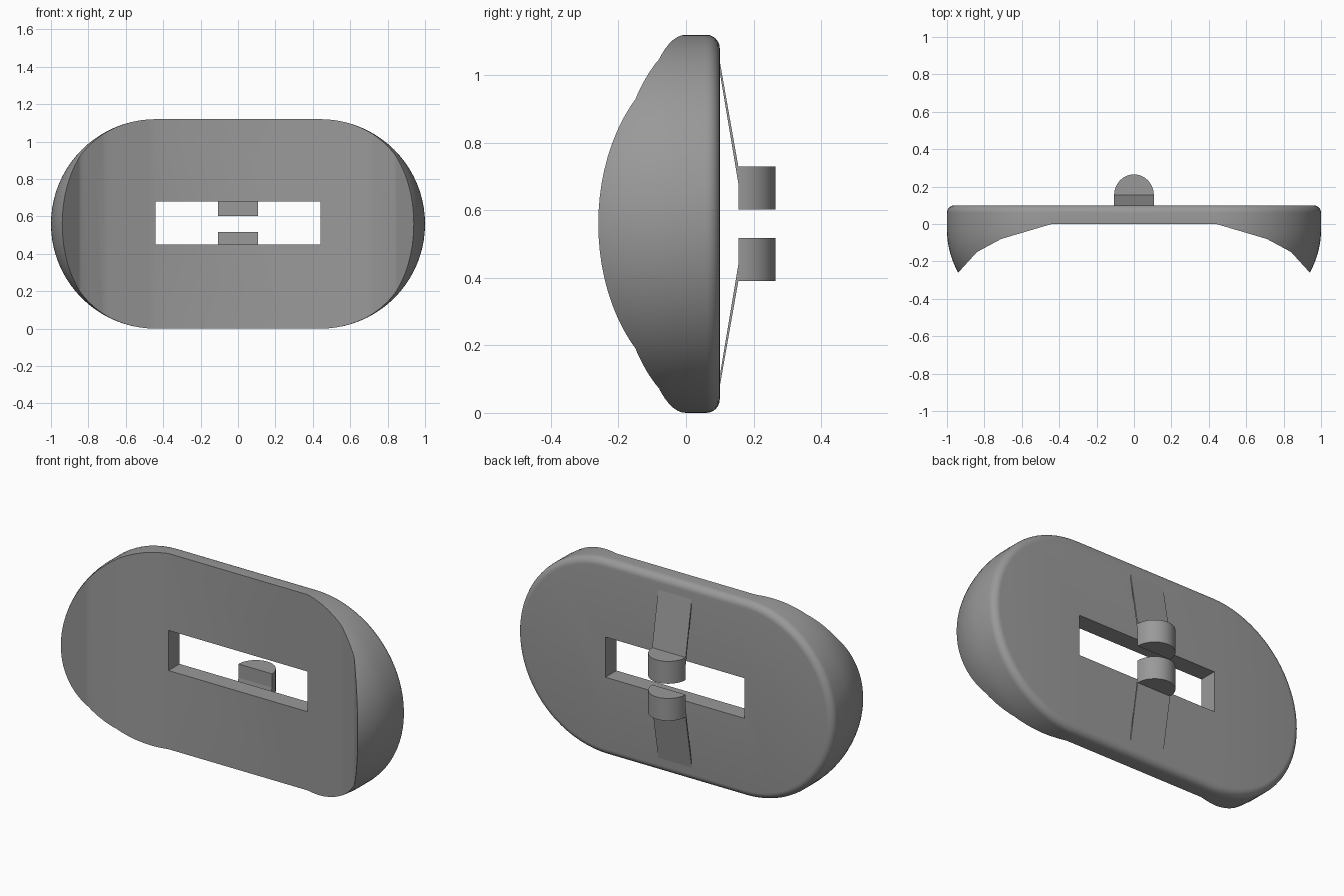
import bpy, bmesh, math

if "Cube" in bpy.data.objects:
    bpy.data.objects.remove(bpy.data.objects["Cube"])

R, HALF, ZC = 0.56, 0.44, 0.56   # end radius, half straight length, centre height

grey = bpy.data.materials.new("grey plastic")
grey.diffuse_color = (0.32, 0.32, 0.32, 1)
grey.use_nodes = True
grey.node_tree.nodes["Principled BSDF"].inputs["Base Color"].default_value = grey.diffuse_color


def loft(name, rings):
    """Skin a list of equal-length closed rings and cap both ends."""
    bm = bmesh.new()
    loops = [[bm.verts.new(p) for p in ring] for ring in rings]
    n = len(loops[0])
    for a, b in zip(loops, loops[1:]):
        for i in range(n):
            j = (i + 1) % n
            bm.faces.new((a[i], a[j], b[j], b[i]))
    bm.faces.new(loops[0])
    bm.faces.new(loops[-1])
    bmesh.ops.recalc_face_normals(bm, faces=bm.faces)
    me = bpy.data.meshes.new(name)
    bm.to_mesh(me)
    bm.free()
    me.materials.append(grey)
    ob = bpy.data.objects.new(name, me)
    bpy.context.collection.objects.link(ob)
    return ob


def activate(ob):
    bpy.ops.object.select_all(action='DESELECT')
    ob.select_set(True)
    bpy.context.view_layer.objects.active = ob


def smooth(ob):
    activate(ob)
    bpy.ops.object.shade_smooth_by_angle(angle=math.radians(30))


def cut(ob, cutter):
    activate(ob)
    mod = ob.modifiers.new("cut", 'BOOLEAN')
    mod.operation, mod.solver, mod.object = 'DIFFERENCE', 'EXACT', cutter
    bpy.ops.object.modifier_apply(modifier=mod.name)
    bpy.data.objects.remove(cutter)


def stadium(y, inset, seg=40):
    """Long rounded outline in the xz plane."""
    r, pts = R - inset, []
    for side, start in ((1, -90), (-1, 90)):
        for i in range(seg + 1):
            a = math.radians(start + 180 * i / seg)
            pts.append((side * HALF + r * math.cos(a), y, ZC + r * math.sin(a)))
    return pts


# Body: bulging sides and a rounded back edge
rings = []
for i in range(15):
    d = 0.28 * (1 - i / 14)
    rings.append(stadium(-0.03 - d, 0.47 - math.sqrt(0.47 ** 2 - d * d)))
for i in range(7):
    a = math.pi / 2 * i / 6
    rings.append(stadium(0.06 + 0.04 * math.sin(a), 0.04 * (1 - math.cos(a))))
body = loft("body", rings)

# Scooped front
half = [(0.44, 0.0), (0.71, -0.08), (0.84, -0.15), (0.94, -0.26), (1.04, -0.37), (1.04, -0.6)]
scoop = [(-x, y) for x, y in reversed(half)] + half
cut(body, loft("scoop_cutter", [[(x, y, z) for x, y in scoop] for z in (-0.2, 1.4)]))

# Slot through the middle
slot = [(-0.44, 0.45), (0.44, 0.45), (0.44, 0.68), (-0.44, 0.68)]
cut(body, loft("slot_cutter", [[(x, y, z) for x, z in slot] for y in (-0.3, 0.3)]))
smooth(body)

# Mirrored pair of clips on the back
W = 0.106
strap = [(0.095, 0.51), (0.155, 0.17), (0.155, 0.12), (0.095, 0.48)]
for s, label in ((1, "upper"), (-1, "lower")):
    loft(label + "_strap", [[(x, y, ZC + s * z) for y, z in strap] for x in (-W, W)])
    arc = [math.pi * i / 32 for i in range(33)]
    peg = loft(label + "_half_round_peg",
               [[(W * math.cos(a), 0.155 + 0.11 * math.sin(a), ZC + s * z) for a in arc]
                for z in (0.042, 0.17)])
    smooth(peg)
